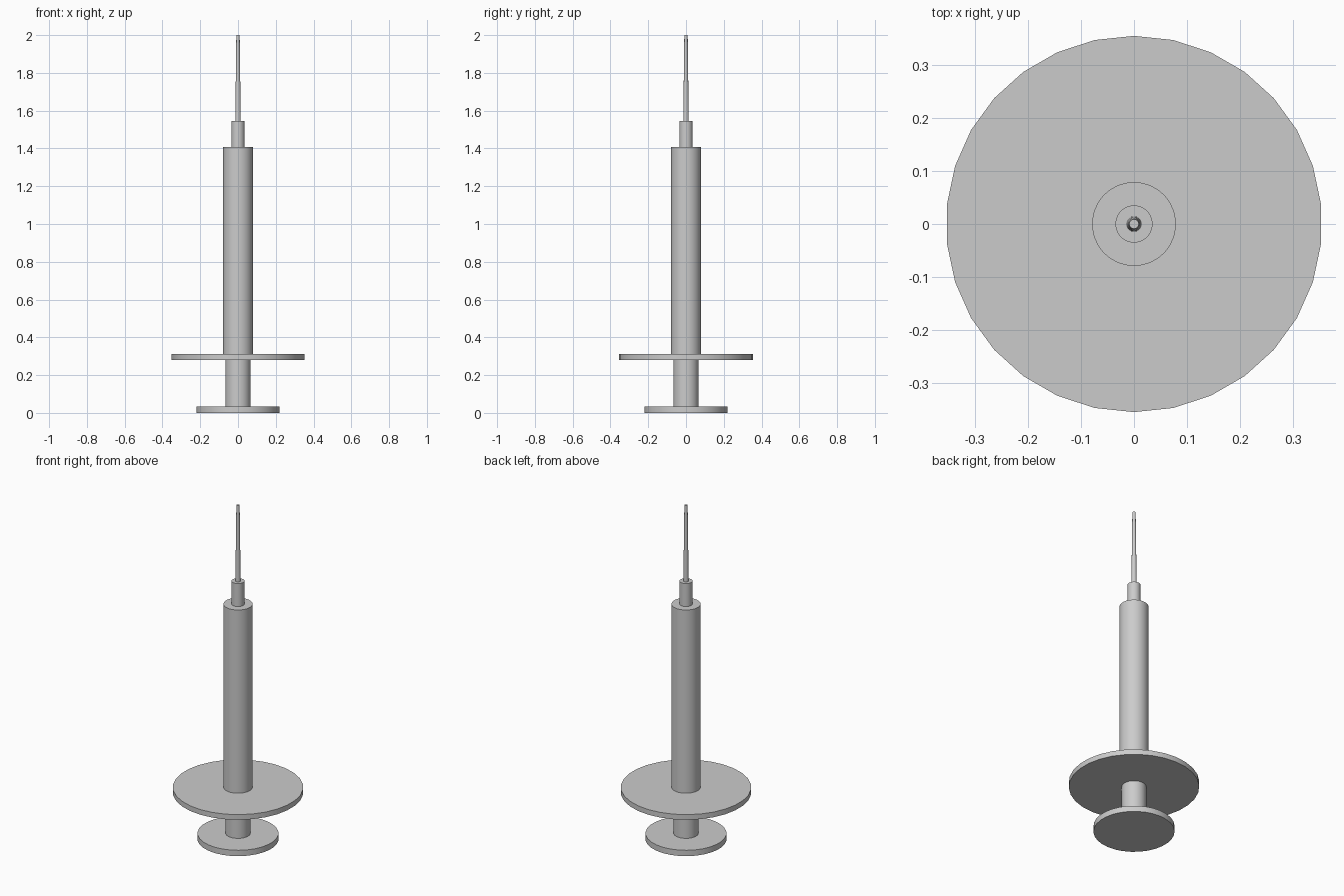
import bpy
import math

if "Cube" in bpy.data.objects:
    bpy.data.objects.remove(bpy.data.objects["Cube"])

SIDES = 30


def turned_part(name, z0, z1, r0, r1=None):
    """Round solid from z0 to z1, optionally tapered."""
    bpy.ops.mesh.primitive_cone_add(
        vertices=SIDES, radius1=r0, radius2=r0 if r1 is None else r1,
        depth=z1 - z0, location=(0, 0, (z0 + z1) / 2))
    part = bpy.context.object
    part.name = name
    bpy.ops.object.shade_smooth_by_angle(angle=math.radians(30))
    return part


# Plunger: thumb rest and rod
turned_part("thumb_rest", 0.0, 0.035, 0.22)
turned_part("plunger_rod", 0.035, 0.28, 0.067)

# Barrel with finger flange
turned_part("finger_flange", 0.28, 0.311, 0.354)
turned_part("barrel", 0.311, 1.408, 0.079)

# Needle hub and tapered needle
turned_part("needle_hub", 1.408, 1.546, 0.035)
turned_part("needle", 1.546, 2.0, 0.0145, 0.009)
